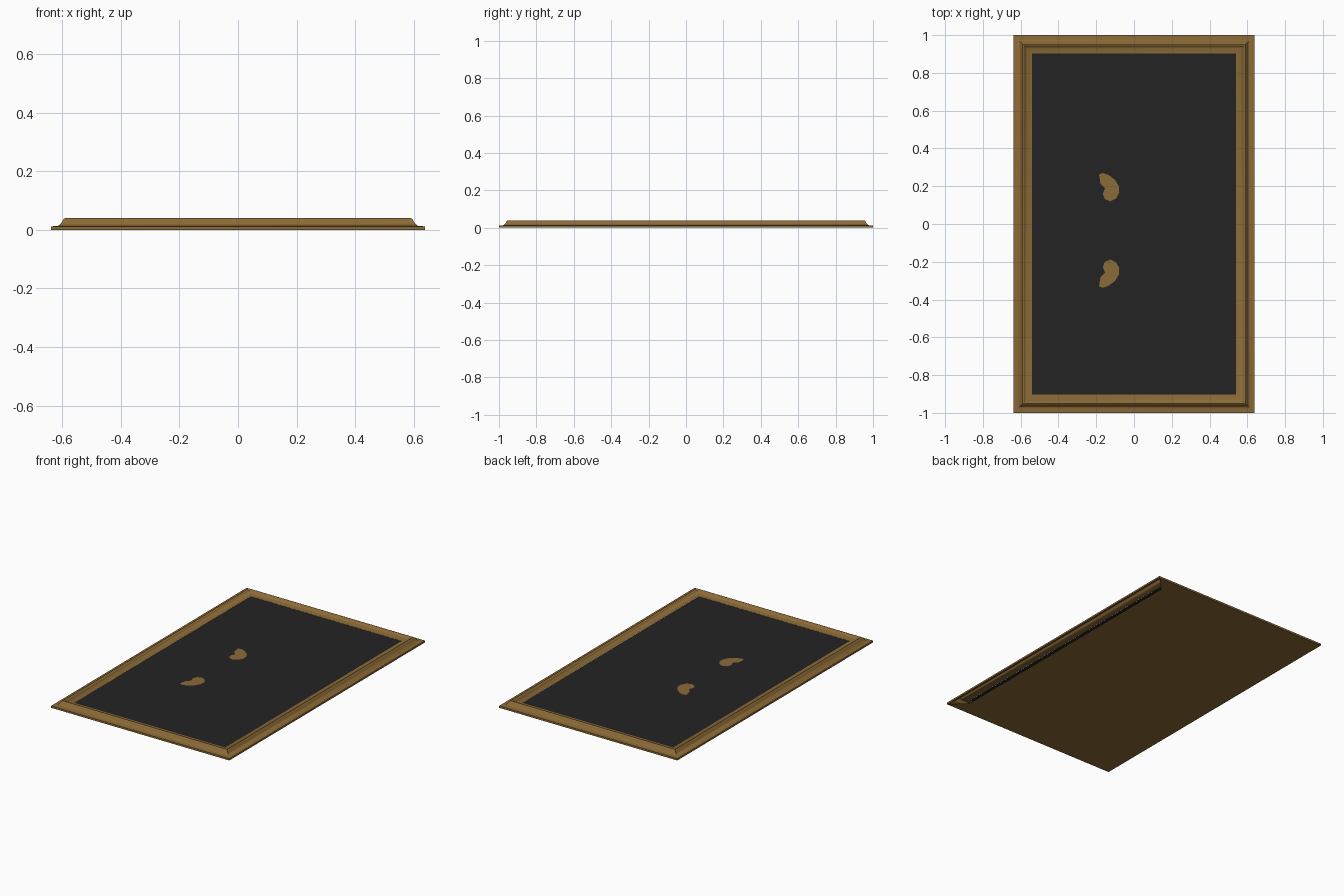
import bpy, bmesh

if "Cube" in bpy.data.objects:
    bpy.data.objects.remove(bpy.data.objects["Cube"])

W, H = 0.638, 1.0        # half width and half length
PANEL_Z = 0.02


def material(name, color):
    m = bpy.data.materials.new(name)
    m.diffuse_color = (*color, 1)
    m.use_nodes = True
    m.node_tree.nodes["Principled BSDF"].inputs["Base Color"].default_value = m.diffuse_color
    return m


gold = material("antique_gold", (0.26, 0.145, 0.038))
black = material("charcoal", (0.017, 0.017, 0.017))


def finish(bm, name, mat):
    mesh = bpy.data.meshes.new(name)
    bm.to_mesh(mesh)
    bm.free()
    mesh.materials.append(mat)
    ob = bpy.data.objects.new(name, mesh)
    bpy.context.collection.objects.link(ob)
    return ob


def flat_part(name, points, z, mat, up=True):
    """Thin single-sided plate from an outline."""
    bm = bmesh.new()
    f = bm.faces.new([bm.verts.new((x, y, z)) for x, y in points])
    f.normal_update()
    if (f.normal.z > 0) != up:
        f.normal_flip()
    bmesh.ops.triangulate(bm, faces=[f])
    return finish(bm, name, mat)


# Moulded frame: profile (inset from outer edge, height) swept round with mitres
profile = [(0, 0), (0, 0.012), (0.02, 0.013), (0.028, 0.016), (0.034, 0.022),
           (0.039, 0.031), (0.043, 0.037), (0.049, 0.04), (0.054, 0.039),
           (0.059, 0.034), (0.064, 0.027), (0.071, 0.024), (0.098, 0.0205)]
bm = bmesh.new()
rings = []
for d, z in profile:
    x, y = W - d, H - d
    rings.append([bm.verts.new((sx * x, sy * y, z))
                  for sx, sy in ((-1, -1), (1, -1), (1, 1), (-1, 1))])
for lo, hi in zip(rings, rings[1:]):
    for i in range(4):
        j = (i + 1) % 4
        bm.faces.new((lo[i], lo[j], hi[j], hi[i]))
frame = finish(bm, "frame", gold)
bpy.context.view_layer.objects.active = frame
frame.select_set(True)
bpy.ops.object.shade_smooth_by_angle(angle=0.6)

# Back board: closes the underside except below the right-hand rail
flat_part("back_board", [(-W, -H), (W, -H), (0.54, -0.9), (0.54, 0.9), (W, H), (-W, H)],
          0, gold, up=False)

# Dark panel
flat_part("panel", [(-0.54, -0.902), (0.54, -0.902), (0.54, 0.902), (-0.54, 0.902)],
          PANEL_Z, black)

# Two bean-shaped patches, mirrored about y = -0.034
bean = [(-0.185, 0.262), (-0.165, 0.27), (-0.135, 0.26), (-0.1, 0.233), (-0.08, 0.2),
        (-0.078, 0.165), (-0.095, 0.135), (-0.125, 0.12), (-0.155, 0.132),
        (-0.165, 0.16), (-0.153, 0.19), (-0.178, 0.215)]
flat_part("upper_patch", bean, PANEL_Z + 0.002, gold)
flat_part("lower_patch", [(x, -0.068 - y) for x, y in bean], PANEL_Z + 0.002, gold)
